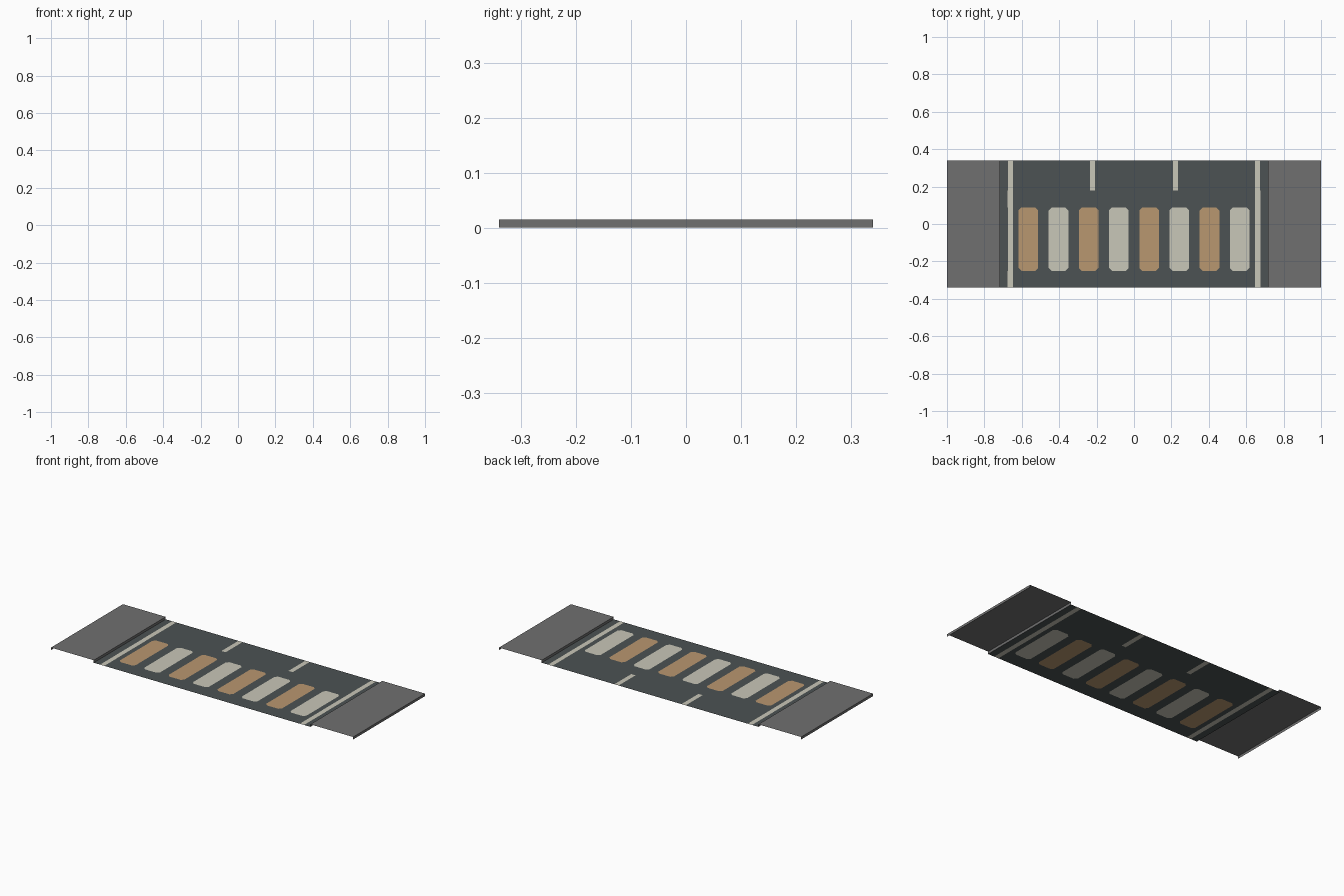
import bpy, bmesh

if "Cube" in bpy.data.objects:
    bpy.data.objects.remove(bpy.data.objects["Cube"])

HALF_Y = 0.34       # half width of the street tile
KERB_X = 0.717      # where road meets pavement
KERB_H = 0.015
BAR_Y = (-0.25, 0.088)
BAR_W = 0.105
BARS = [-0.565 + 1.13 * i / 7 for i in range(8)]
DASH_Y = 0.18


def srgb(h):
    c = [int(h[i:i + 2], 16) / 255 for i in (0, 2, 4)]
    return [v / 12.92 if v <= 0.04045 else ((v + 0.055) / 1.055) ** 2.4 for v in c] + [1]


def material(name, h):
    m = bpy.data.materials.new(name)
    m.diffuse_color = srgb(h)
    m.use_nodes = True
    m.node_tree.nodes["Principled BSDF"].inputs["Base Color"].default_value = m.diffuse_color
    return m


asphalt = material("asphalt", "4C5253")
white = material("off_white_paint", "C9C7B8")
tan = material("tan_paint", "B99770")
paving = material("grey_paving", "707070")


def add_object(name, bm, mats):
    me = bpy.data.meshes.new(name)
    bm.to_mesh(me)
    bm.free()
    for m in mats:
        me.materials.append(m)
    ob = bpy.data.objects.new(name, me)
    bpy.context.collection.objects.link(ob)
    return ob


def paint_index(x, y):
    # 0 asphalt, 1 off-white, 2 tan
    if 0.647 < abs(x) < 0.675:
        return 1
    if y > DASH_Y and abs(abs(x) - 0.222) < 0.014:
        return 1
    if BAR_Y[0] < y < BAR_Y[1]:
        for i, c in enumerate(BARS):
            if abs(x - c) < BAR_W / 2:
                return 1 if i % 2 else 2
    return 0


# road sheet, cut along the edges of the painted markings
bm = bmesh.new()
bm.faces.new([bm.verts.new((x, y, 0)) for x, y in
              ((-KERB_X, -HALF_Y), (KERB_X, -HALF_Y), (KERB_X, HALF_Y), (-KERB_X, HALF_Y))])
bar_edges = [c + s * BAR_W / 2 for c in BARS for s in (-1, 1)]
x_cuts = bar_edges + [s * v for s in (-1, 1) for v in (0.675, 0.647, 0.236, 0.208)]
for axis, cuts in ((0, x_cuts), (1, (*BAR_Y, DASH_Y))):
    for v in cuts:
        co, no = [0, 0, 0], [0, 0, 0]
        co[axis], no[axis] = v, 1
        bmesh.ops.bisect_plane(bm, geom=bm.verts[:] + bm.edges[:] + bm.faces[:],
                               plane_co=co, plane_no=no)
for f in bm.faces:
    c = f.calc_center_median()
    f.material_index = paint_index(c.x, c.y)
# clip the corners of the crossing bars
corners = [v for v in bm.verts
           if min(abs(v.co.x - e) for e in bar_edges) < 1e-4
           and min(abs(v.co.y - y) for y in BAR_Y) < 1e-4]
bmesh.ops.bevel(bm, geom=corners, offset=0.015, segments=1, affect='VERTICES', material=0)
add_object("road", bm, [asphalt, white, tan])

# raised pavements: open top sheet with a kerb face and an outer end face
for name, s in (("left_pavement", -1), ("right_pavement", 1)):
    bm = bmesh.new()
    profile = [(KERB_X, 0), (KERB_X, KERB_H), (1, KERB_H), (1, 0)]
    rows = [[bm.verts.new((s * x, y, z)) for y in (-HALF_Y, HALF_Y)] for x, z in profile]
    for a, b in zip(rows, rows[1:]):
        quad = [a[0], b[0], b[1], a[1]]
        bm.faces.new(quad if s > 0 else quad[::-1])
    add_object(name, bm, [paving])
